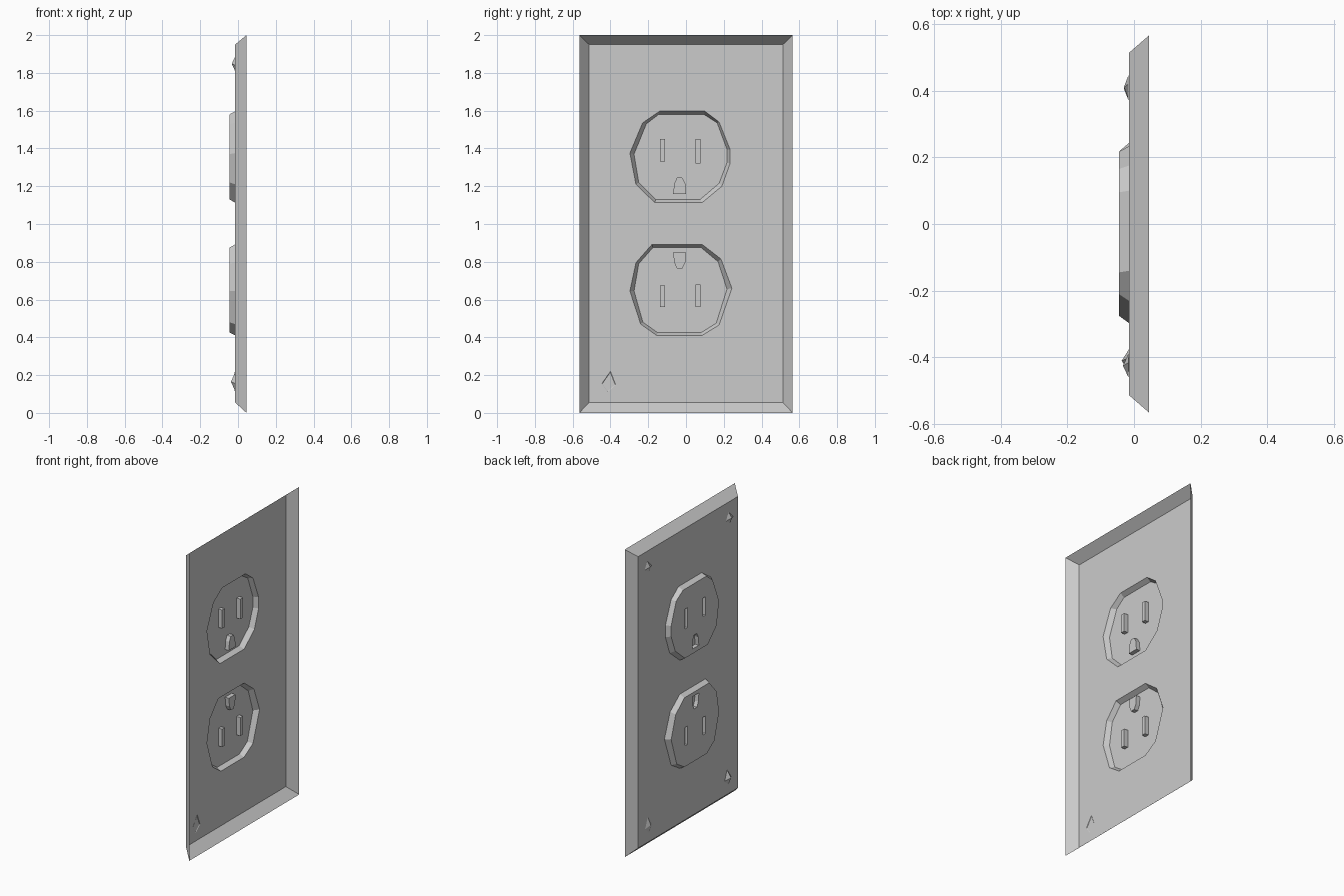
import bpy, bmesh

if "Cube" in bpy.data.objects:
    bpy.data.objects.remove(bpy.data.objects["Cube"])

RIM_X, PLATE_X, FACE_X, SLOT_X = 0.045, -0.015, -0.045, -0.018


def ring(bm, pts, x):
    return [bm.verts.new((x, y, z)) for y, z in pts]


def bridge(bm, a, b):
    n = len(a)
    for i in range(n):
        j = (i + 1) % n
        bm.faces.new((a[i], a[j], b[j], b[i]))


def fill(bm, loops):
    # flat face through closed loops, inner loops become holes
    edges = []
    for l in loops:
        for i in range(len(l)):
            pair = (l[i], l[(i + 1) % len(l)])
            edges.append(bm.edges.get(pair) or bm.edges.new(pair))
    bmesh.ops.triangle_fill(bm, use_beauty=True, use_dissolve=False,
                            edges=edges, normal=(-1, 0, 0))


def finish(bm, name):
    # open sheet: consistent normals, with the flat faces looking to -x
    bmesh.ops.recalc_face_normals(bm, faces=bm.faces[:])
    if sum(f.normal.x * f.calc_area() for f in bm.faces) > 0:
        bmesh.ops.reverse_faces(bm, faces=bm.faces[:])
    me = bpy.data.meshes.new(name)
    bm.to_mesh(me)
    bm.free()
    ob = bpy.data.objects.new(name, me)
    bpy.context.collection.objects.link(ob)


def rect(y0, y1, z0, z1):
    return [(y0, z0), (y1, z0), (y1, z1), (y0, z1)]


# Outlines (y, z): wide rim on the plate, smaller raised face
upper_rim = [(-.14, 1.597), (.10, 1.597), (.175, 1.54), (.233, 1.395), (.233, 1.32), (.19, 1.20),
             (.085, 1.113), (-.165, 1.113), (-.265, 1.21), (-.297, 1.375), (-.23, 1.535)]
upper_face = [(-.145, 1.58), (.095, 1.58), (.165, 1.535), (.217, 1.395), (.217, 1.325), (.175, 1.215),
              (.075, 1.13), (-.16, 1.13), (-.25, 1.22), (-.275, 1.37), (-.21, 1.53)]
lower_rim = [(-.18, .892), (.085, .892), (.185, .815), (.243, .66), (.175, .465),
             (.085, .41), (-.155, .41), (-.24, .47), (-.297, .645), (-.265, .795)]
lower_face = [(-.175, .875), (.08, .875), (.17, .80), (.217, .655), (.16, .475),
              (.08, .425), (-.15, .425), (-.228, .48), (-.275, .645), (-.25, .79)]

# Dished wall plate with two openings
bm = bmesh.new()
outer = ring(bm, rect(-.565, .565, 0, 2), RIM_X)
inner = ring(bm, rect(-.513, .513, .055, 1.95), PLATE_X)
bridge(bm, outer, inner)
fill(bm, [inner, ring(bm, upper_rim, PLATE_X), ring(bm, lower_rim, PLATE_X)])
finish(bm, "wall_plate")


def ground(z_flat, d):
    # arched earth hole, d = +1 arch up, -1 arch down
    return [(y, z_flat + d * h) for y, h in
            ((-.068, 0), (0, 0), (-.004, .055), (-.02, .085), (-.048, .085), (-.062, .055))]


def receptacle(name, rim, face, holes):
    bm = bmesh.new()
    a, b = ring(bm, rim, PLATE_X), ring(bm, face, FACE_X)
    bridge(bm, a, b)
    mouths = [ring(bm, h, FACE_X) for h in holes]
    fill(bm, [b] + mouths)
    # sunken pockets
    for h, m in zip(holes, mouths):
        floor = ring(bm, h, SLOT_X)
        bridge(bm, m, floor)
        bm.faces.new(floor)
    finish(bm, name)


receptacle("upper_receptacle", upper_rim, upper_face,
           [rect(-.137, -.11, 1.33, 1.45), rect(.05, .077, 1.32, 1.45), ground(1.16, 1)])
receptacle("lower_receptacle", lower_rim, lower_face,
           [rect(-.137, -.11, .56, .675), rect(.05, .077, .56, .68), ground(.85, -1)])

# Small faceted corner studs: centre y, centre z, half height, tip x, base x
for name, y, z, h, tip, base in (("upper_left_stud", .41, 1.848, .037, -.03, -.016),
                                 ("upper_right_stud", -.425, 1.848, .037, -.033, -.016),
                                 ("lower_left_stud", .405, .167, .055, -.03, -.016),
                                 ("lower_right_stud", -.41, .165, .055, -.037, -.013)):
    bm = bmesh.new()
    base_ring = ring(bm, [(y + .01, z + h), (y + .038, z - h * .3),
                          (y - .005, z - h), (y - .036, z - h * .2)], base)
    apex = bm.verts.new((tip, y, z))
    for i in range(4):
        bm.faces.new((base_ring[i], base_ring[(i + 1) % 4], apex))
    finish(bm, name)
